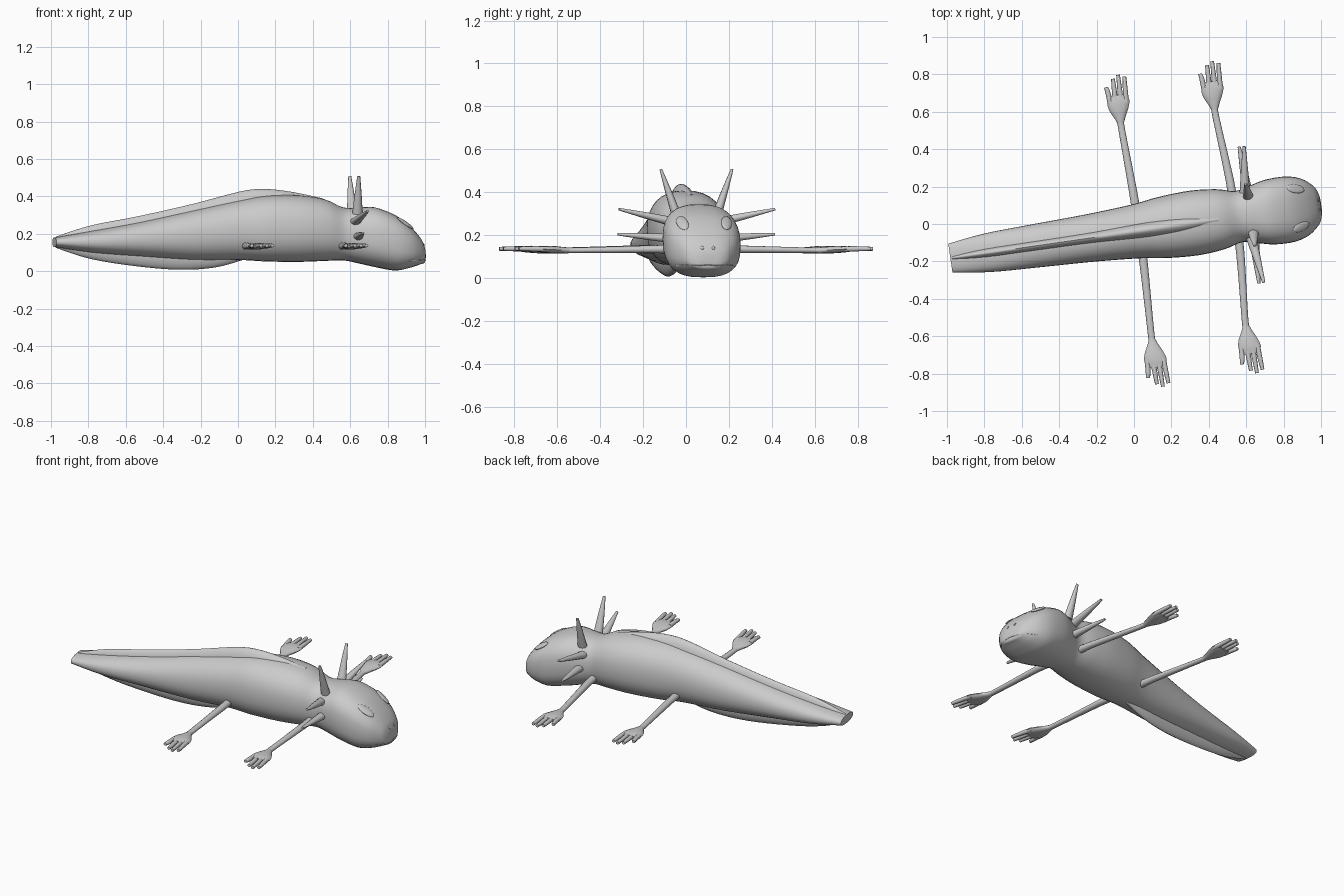
import bpy, bmesh, math
from mathutils import Vector, Matrix
from mathutils.bvhtree import BVHTree

cube = bpy.data.objects.get("Cube")
if cube:
    bpy.data.objects.remove(cube)

skin = bpy.data.materials.new("grey_skin")
skin.use_nodes = True
skin.diffuse_color = (0.6, 0.6, 0.6, 1)
skin.node_tree.nodes["Principled BSDF"].inputs["Base Color"].default_value = (0.6, 0.6, 0.6, 1)

# The animal lies at a slight angle to the x axis
POSE = Matrix.Translation((0.006, -0.04, 0)) @ Matrix.Rotation(math.radians(8.2), 4, "Z")


def finish(name, bm, mirror=False, angle=50):
    bmesh.ops.recalc_face_normals(bm, faces=bm.faces)
    mesh = bpy.data.meshes.new(name)
    bm.to_mesh(mesh)
    bm.free()
    obj = bpy.data.objects.new(name, mesh)
    bpy.context.collection.objects.link(obj)
    mesh.materials.append(skin)
    obj.matrix_world = POSE
    if mirror:
        mod = obj.modifiers.new("mirror", "MIRROR")
        mod.use_axis = (False, True, False)
    bpy.ops.object.select_all(action="DESELECT")
    bpy.context.view_layer.objects.active = obj
    obj.select_set(True)
    bpy.ops.object.shade_smooth_by_angle(angle=math.radians(angle))


def smooth_rows(rows, steps):
    """Catmull-Rom interpolation between rows of values."""
    out = []
    for i in range(len(rows) - 1):
        quad = [rows[max(i - 1, 0)], rows[i], rows[i + 1], rows[min(i + 2, len(rows) - 1)]]
        for s in range(steps):
            t = s / steps
            out.append([b + 0.5 * t * (c - a + t * (2*a - 5*b + 4*c - d + t * (3*(b - c) + d - a)))
                        for a, b, c, d in zip(*quad)])
    return out + [list(rows[-1])]


def skin_rings(bm, rings):
    loops = [[bm.verts.new(p) for p in ring] for ring in rings]
    n = len(loops[0])
    for a, b in zip(loops, loops[1:]):
        for i in range(n):
            bm.faces.new((a[i], a[(i + 1) % n], b[(i + 1) % n], b[i]))
    bm.faces.new(loops[0])
    bm.faces.new(loops[-1])


def power(value, p):
    return math.copysign(abs(value) ** p, value)


def loft(bm, rows, sides=32, steps=4):
    """Rows along x: position, half width, bottom, top, squareness."""
    rings = []
    for x, w, low, top, sq in smooth_rows(rows, steps):
        mid, h = (low + top) / 2, (top - low) / 2
        angles = [math.tau * i / sides for i in range(sides)]
        rings.append([(x, w * power(math.cos(a), 2 / sq), mid + h * power(math.sin(a), 2 / sq))
                      for a in angles])
    skin_rings(bm, rings)


def tube(bm, rows, sides=12, steps=3):
    """Rows along a path: x, y, z, width radius, thickness radius."""
    rows = smooth_rows(rows, steps)
    axis = (Vector(rows[-1][:3]) - Vector(rows[0][:3])).normalized()
    across = axis.cross(Vector((0, 0, 1))).normalized()
    up = across.cross(axis)
    skin_rings(bm, [[Vector(r[:3]) + across * r[3] * math.cos(math.tau * i / sides)
                     + up * r[4] * math.sin(math.tau * i / sides) for i in range(sides)]
                    for r in rows])


# Body, head and flattened tail
bm = bmesh.new()
loft(bm, [
    (-0.998, 0.078, 0.13, 0.18, 2.4),
    (-0.80, 0.104, 0.10, 0.215, 2.3),
    (-0.55, 0.116, 0.08, 0.26, 2.2),
    (-0.25, 0.128, 0.06, 0.325, 2.2),
    (0.00, 0.145, 0.06, 0.38, 2.2),
    (0.15, 0.165, 0.052, 0.405, 2.3),
    (0.32, 0.174, 0.05, 0.407, 2.3),
    (0.46, 0.162, 0.055, 0.385, 2.3),
    (0.56, 0.138, 0.058, 0.342, 2.3),
    (0.64, 0.155, 0.043, 0.34, 2.4),
    (0.73, 0.175, 0.023, 0.342, 2.6),
    (0.84, 0.176, 0.004, 0.30, 2.7),
    (0.92, 0.152, 0.018, 0.24, 2.7),
    (0.975, 0.108, 0.036, 0.178, 2.6),
    (0.995, 0.075, 0.042, 0.138, 2.5),
    (1.002, 0.045, 0.05, 0.112, 2.2)])
bmesh.ops.recalc_face_normals(bm, faces=bm.faces)
bm.normal_update()
surface = BVHTree.FromBMesh(bm)
finish("body", bm)

# Thin fins along the back and under the tail
bm = bmesh.new()
loft(bm, [
    (-0.99, 0.012, 0.14, 0.185, 1.7),
    (-0.80, 0.024, 0.15, 0.245, 1.7),
    (-0.55, 0.028, 0.17, 0.293, 1.7),
    (-0.25, 0.032, 0.22, 0.36, 1.7),
    (0.00, 0.04, 0.28, 0.425, 1.7),
    (0.13, 0.042, 0.31, 0.44, 1.7),
    (0.28, 0.038, 0.33, 0.425, 1.7),
    (0.45, 0.02, 0.35, 0.39, 1.7)], sides=20)
finish("back_fin", bm)

bm = bmesh.new()
loft(bm, [
    (-0.99, 0.012, 0.125, 0.16, 1.7),
    (-0.80, 0.024, 0.065, 0.16, 1.7),
    (-0.55, 0.028, 0.026, 0.15, 1.7),
    (-0.32, 0.03, 0.008, 0.14, 1.7),
    (-0.13, 0.028, 0.02, 0.13, 1.7),
    (0.02, 0.018, 0.06, 0.11, 1.7)], sides=20)
finish("belly_fin", bm)

# Legs with flat palms and four fingers
for name, hip, wrist in (("back_leg", 0.02, 0.007), ("front_leg", 0.54, 0.515)):
    bm = bmesh.new()
    tube(bm, [
        (hip, 0.08, 0.135, 0.024, 0.022),
        (hip, 0.2, 0.135, 0.022, 0.018),
        (wrist, 0.54, 0.13, 0.018, 0.013),
        (wrist, 0.595, 0.13, 0.022, 0.014),
        (wrist, 0.655, 0.133, 0.05, 0.017),
        (wrist + 0.003, 0.70, 0.135, 0.06, 0.016),
        (wrist + 0.003, 0.735, 0.135, 0.045, 0.012)])
    for root, tip, reach in ((-0.04, -0.052, 0.785), (-0.012, -0.008, 0.825),
                             (0.017, 0.022, 0.842), (0.044, 0.054, 0.828)):
        tube(bm, [(wrist + root, 0.69, 0.135, 0.015, 0.013),
                  (wrist + (root + tip) / 2, 0.76, 0.137, 0.013, 0.012),
                  (wrist + tip, reach, 0.137, 0.01, 0.009)], sides=8)
    finish(name, bm, mirror=True)

# Three pointed gill stalks on each side of the neck
gills = {
    "upper_gill": ((0.625, 0.10, 0.31), (0.622, 0.168, 0.508)),
    "middle_gill": ((0.61, 0.12, 0.265), (0.642, 0.368, 0.322)),
    "lower_gill": ((0.625, 0.12, 0.185), (0.615, 0.37, 0.205))}
for name, (root, tip) in gills.items():
    bm = bmesh.new()
    tube(bm, [(*root, 0.028, 0.022), (*Vector(root).lerp(Vector(tip), 0.5), 0.019, 0.015),
              (*tip, 0.008, 0.006)], sides=10)
    finish(name, bm, mirror=True)


def bump(name, near, size):
    """A flattened ellipsoid lying on the head surface."""
    point, normal = surface.find_nearest(Vector(near))[:2]
    side = normal.cross(Vector((1, 0, 0))).normalized()
    ahead = side.cross(normal)
    frame = Matrix((ahead, side, normal)).transposed().to_4x4()
    bm = bmesh.new()
    bmesh.ops.create_uvsphere(bm, u_segments=20, v_segments=10, radius=1,
                              matrix=Matrix.Translation(point) @ frame @ Matrix.Diagonal((*size, 1)))
    finish(name, bm, mirror=True)


# Eyes and nostrils
bump("eye", (0.885, 0.105, 0.26), (0.055, 0.026, 0.009))
bump("nostril", (0.99, 0.026, 0.14), (0.009, 0.007, 0.004))

# Mouth line wrapping round the snout
bm = bmesh.new()
path = []
for i in range(17):
    a = math.radians(-80 + 10 * i)
    path.append(surface.find_nearest(Vector((0.88 + 0.14 * math.cos(a), 0.17 * math.sin(a),
                                             0.062 - 0.02 * abs(math.sin(a)))))[0])
skin_rings(bm, [[p + Vector((dx, 0, dz)) for dx, dz in ((0.003, 0), (0, 0.003), (-0.003, 0), (0, -0.003))]
                for p in path])
finish("mouth", bm)
